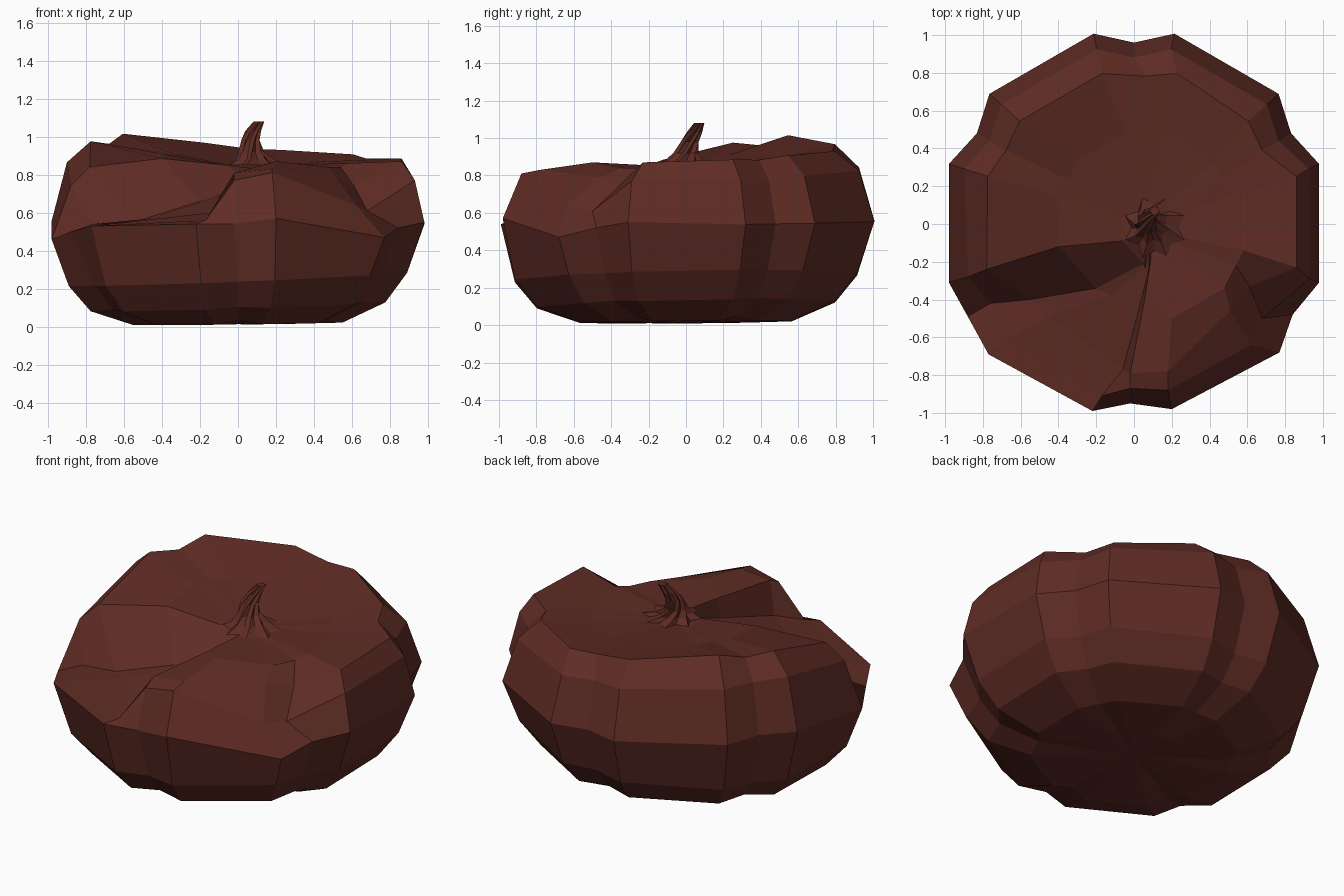
import bpy, bmesh, math
from mathutils import Vector

mat = bpy.data.materials.new("dark_red_brown")
mat.diffuse_color = (0.115, 0.025, 0.018, 1)


def finish(bm, name):
    bmesh.ops.recalc_face_normals(bm, faces=bm.faces)
    me = bpy.data.meshes.new(name)
    bm.to_mesh(me)
    bm.free()
    ob = bpy.data.objects.new(name, me)
    bpy.context.collection.objects.link(ob)
    me.materials.append(mat)
    return ob


def skin(bm, rings):
    """Join closed rings of points with quads and cap both ends."""
    vs = [[bm.verts.new(p) for p in r] for r in rings]
    n = len(vs[0])
    for a, b in zip(vs, vs[1:]):
        for i in range(n):
            j = (i + 1) % n
            bm.faces.new((a[i], a[j], b[j], b[i]))
    for r in (vs[0], vs[-1]):
        c = bm.verts.new(sum((v.co for v in r), Vector()) / n)
        for i in range(n):
            bm.faces.new((r[i], r[(i + 1) % n], c))


# Six lobes, each with two ridge columns and a groove between lobes
angles = []
for lobe in range(6):
    angles += [60 * lobe - 180 + o for o in (-18, 18, 30)]
angles = [(a + 180) % 360 - 180 for a in angles]

# Profile: half width, height, tilt in x, tilt in y, groove height change
profile = [
    (0.24, 0.012, 0.01, 0.000, 0.005),
    (0.55, 0.017, 0.012, 0.008, 0.02),
    (0.775, 0.11, 0.03, 0.02, 0.01),
    (0.89, 0.255, 0.04, 0.02, 0.00),
    (0.98, 0.545, -0.01, 0.01, 0.00),
    (0.90, 0.82, -0.045, 0.015, -0.01),
    (0.775, 0.94, -0.065, 0.02, -0.02),
    (0.47, 0.885, -0.05, 0.02, 0.00),
    (0.12, 0.845, -0.03, 0.03, 0.00),
]
rim_lift = {138: 0.025, 102: 0.0, 78: -0.015, 42: -0.005, 162: -0.02, 150: -0.01}

# Caved-in front: equator, shoulder, rim, bowl and stem ring of each column
caved = {
    -162: [(-.98, -.31, .46), (-.88, -.28, .74), (-.78, -.24, .84), (-.40, -.12, .885), (-.06, -.09, .85)],
    -150: [(-.88, -.49, .50), (-.76, -.42, .54), (-.55, -.40, .55), (-.20, -.34, .66), (.05, -.21, .77)],
    -138: [(-.77, -.69, .53), (-.67, -.60, .54), (-.45, -.49, .57), (-.12, -.38, .68), (.06, -.23, .75)],
    -102: [(-.22, -.99, .54), (-.17, -.91, .56), (-.06, -.77, .61), (.04, -.40, .71), (.08, -.24, .76)],
    -90: [(-.02, -.95, .54), (-.02, -.87, .77), (-.02, -.79, .81), (.06, -.38, .83), (.09, -.18, .84)],
    -78: [(.20, -.98, .57), (.18, -.88, .81), (.18, -.78, .83), (.20, -.50, .87), (.12, -.14, .85)],
    -42: [(.77, -.68, .47), (.62, -.64, .64), (.51, -.46, .79), (.48, -.34, .84), (.17, -.12, .85)],
    -30: [(.84, -.48, .52), (.68, -.50, .61), (.61, -.33, .74), (.54, -.22, .84), (.19, -.09, .85)],
    -18: [(.98, -.31, .55), (.93, -.29, .77), (.86, -.23, .87), (.58, -.14, .86), (.20, -.06, .85)],
}

rings = []
for k, (w, z, tx, ty, dg) in enumerate(profile):
    ring = []
    for a in angles:
        groove = a % 60 == 30
        r = w * ((1.01 if k == 6 else 0.98) if groove else 1.051)
        x, y = r * math.cos(math.radians(a)), r * math.sin(math.radians(a))
        h = z + tx * x + ty * y + (dg if groove else 0)
        if k == 6:
            h += rim_lift.get(a, 0)
        if k in (5, 6) and abs(a) <= 18:      # right lobe rim is wider and lower
            x, h = x * (1.03 if k == 5 else 1.11), h - 0.01
        if k >= 7 or (k == 6 and a in (78, 90)):  # bowl leans towards the stem
            x += 0.06
        if k >= 4 and a in caved:
            x, y, h = caved[a][k - 4]
        ring.append(Vector((x, y, max(h, 0.0))))
    rings.append(ring)
bm = bmesh.new()
skin(bm, rings)
finish(bm, "crushed_pumpkin_body")

# Twisted, ribbed stem: centre x, y, z, radius, twist
path = [(.11, -.02, .85, .17, 0), (.09, -.01, .88, .105, 10), (.07, 0, .92, .068, 25),
        (.065, .02, .98, .052, 45), (.08, .045, 1.03, .042, 60), (.11, .07, 1.08, .028, 75)]
rings = []
for x, y, z, r, t in path:
    ring = []
    for i in range(16):
        q = r * (1 if i % 2 else 0.72)
        a = math.radians(22.5 * i + t)
        ring.append((x + q * math.cos(a), y + q * math.sin(a), z))
    rings.append(ring)
bm = bmesh.new()
skin(bm, rings)
finish(bm, "stem")
